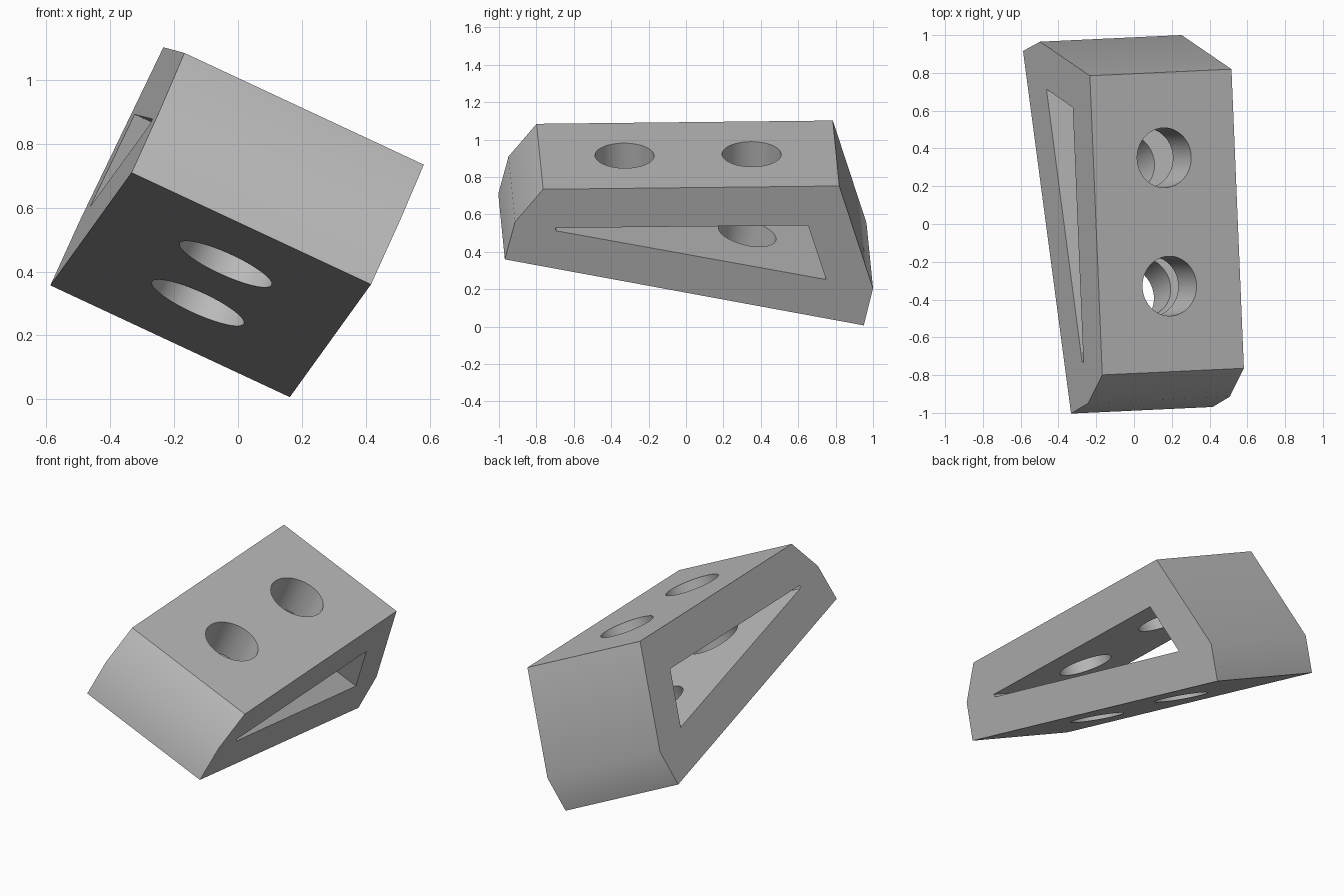
import bpy
import bmesh
import math
from mathutils import Matrix, Vector

cube = bpy.data.objects.get("Cube")
if cube:
    bpy.data.objects.remove(cube, do_unlink=True)

grey = bpy.data.materials.new("plain_grey")
grey.use_nodes = True
colour = (0.5, 0.5, 0.5, 1)
grey.diffuse_color = colour
grey.node_tree.nodes["Principled BSDF"].inputs["Base Color"].default_value = colour

# Local axes: x across the width, y along the length, z out of the upper face
SIDE_A, SIDE_B = -0.644, 0.184
MIDDLE = (SIDE_A + SIDE_B) / 2
RADIUS = 0.158


def add_object(name, bm):
    bmesh.ops.recalc_face_normals(bm, faces=bm.faces[:])
    mesh = bpy.data.meshes.new(name)
    bm.to_mesh(mesh)
    bm.free()
    mesh.materials.append(grey)
    obj = bpy.data.objects.new(name, mesh)
    bpy.context.collection.objects.link(obj)
    return obj


def prism(name, profile, x0, x1):
    bm = bmesh.new()
    face = bm.faces.new([bm.verts.new((x0, y, z)) for y, z in profile])
    grown = bmesh.ops.extrude_face_region(bm, geom=[face])
    moved = [v for v in grown["geom"] if isinstance(v, bmesh.types.BMVert)]
    bmesh.ops.translate(bm, verts=moved, vec=(x1 - x0, 0, 0))
    # keep both end caps
    if not any(all(abs(v.co.x - x0) < 1e-6 for v in f.verts) for f in bm.faces):
        bm.faces.new([v for v in bm.verts if abs(v.co.x - x0) < 1e-6])
    return add_object(name, bm)


def bore(name, y, z, tilt):
    bm = bmesh.new()
    place = Matrix.Translation((MIDDLE, y, z)) @ Matrix.Rotation(tilt, 4, "X")
    bmesh.ops.create_cone(bm, cap_ends=True, segments=64, radius1=RADIUS,
                          radius2=RADIUS, depth=0.48, matrix=place)
    return add_object(name, bm)


# Wedge block
outline = [(-0.981, 0.495), (-0.928, 0.715), (-0.779, 0.906),
           (0.806, 0.906), (0.991, 0.299), (0.943, 0.082)]
block = prism("wedge_block", outline, SIDE_A, SIDE_B)

# Window running through the sides
window = [(-0.713, 0.677), (-0.707, 0.66), (0.739, 0.355), (0.64, 0.676)]
cutters = [prism("window_cutter", window, SIDE_A - 0.1, SIDE_B + 0.1)]

# Two bores square to each wall
slope = math.atan2(outline[0][1] - outline[-1][1], outline[-1][0] - outline[0][0])
for y in (-0.326, 0.354):
    cutters.append(bore("upper_bore_cutter", y, 0.906, 0))
for y in (-0.372, 0.287):
    z = outline[0][1] - math.tan(slope) * (y - outline[0][0])
    cutters.append(bore("lower_bore_cutter", y, z, -slope))

for cutter in cutters:
    cutter.hide_render = True
    cut = block.modifiers.new(cutter.name, "BOOLEAN")
    cut.operation = "DIFFERENCE"
    cut.solver = "EXACT"
    cut.object = cutter

# Bake the cuts and drop the cutters
bpy.context.view_layer.update()
graph = bpy.context.evaluated_depsgraph_get()
block_mesh = bpy.data.meshes.new_from_object(block.evaluated_get(graph))
block.modifiers.clear()
block.data = block_mesh
for cutter in cutters:
    bpy.data.objects.remove(cutter, do_unlink=True)

# Tilt the block into its resting pose
across = Vector((0.75, 0.035, -0.35)).normalized()
along = Vector((-0.038, 0.999, 0.0095))
along = (along - across * along.dot(across)).normalized()
out = across.cross(along)
block.data.transform(Matrix((across, along, out)).transposed().to_4x4())

bpy.ops.object.select_all(action="DESELECT")
block.select_set(True)
bpy.context.view_layer.objects.active = block
bpy.ops.object.shade_smooth_by_angle(angle=math.radians(32))
